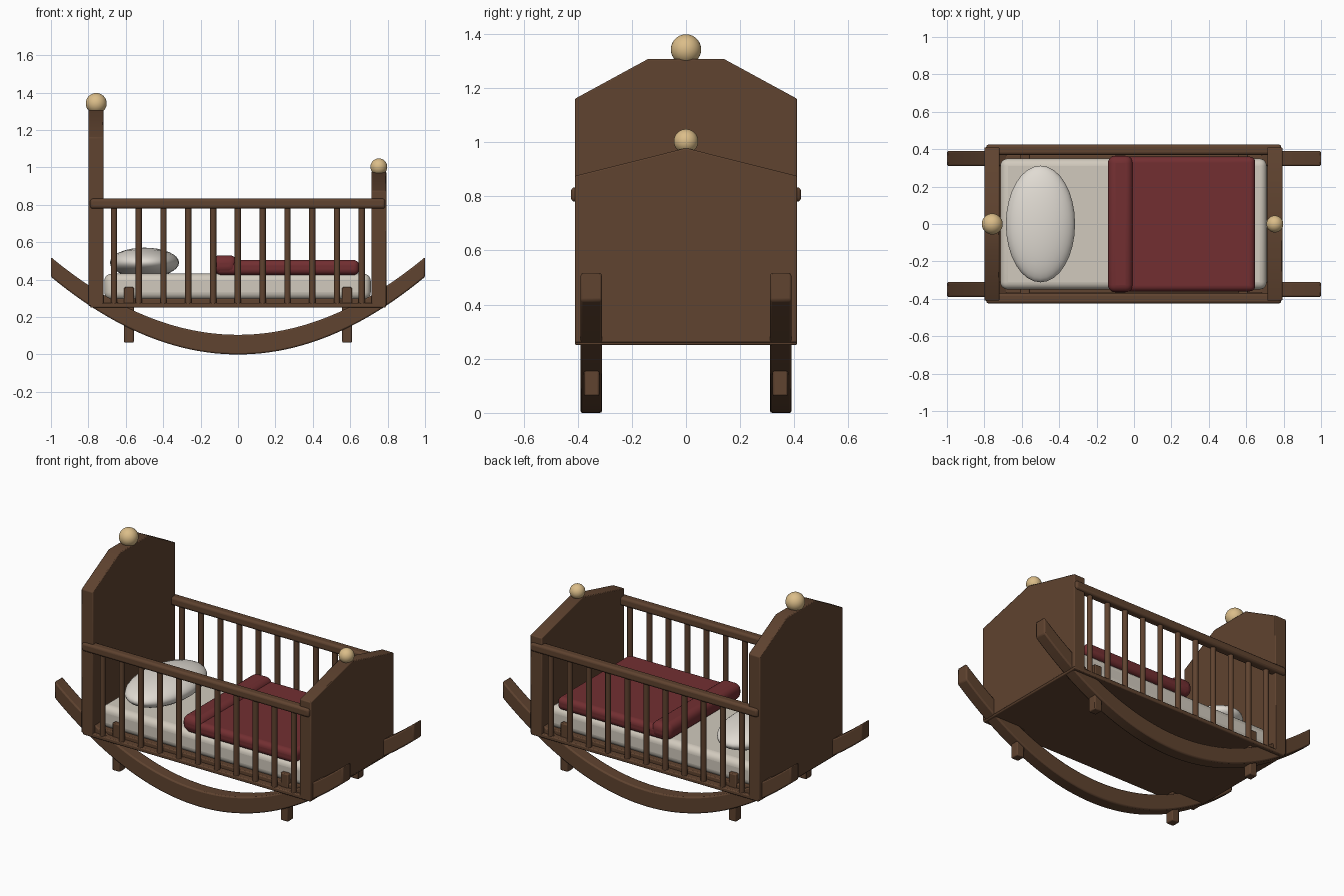
import bpy, bmesh, math

if "Cube" in bpy.data.objects:
    bpy.data.objects.remove(bpy.data.objects["Cube"])


def material(name, r, g, b):
    m = bpy.data.materials.new(name)
    m.use_nodes = True
    m.diffuse_color = (r, g, b, 1)
    m.node_tree.nodes["Principled BSDF"].inputs["Base Color"].default_value = (r, g, b, 1)
    return m


wood = material("walnut wood", 0.115, 0.056, 0.029)
knob_wood = material("pale wood", 0.71, 0.51, 0.25)
sheet = material("cream sheet", 0.64, 0.59, 0.51)
linen = material("white linen", 0.75, 0.71, 0.65)
wool = material("red wool", 0.17, 0.028, 0.031)


def finish(obj, name, mat, bevel=0.0, segments=2):
    obj.name = name
    obj.data.materials.append(mat)
    if bevel:
        mod = obj.modifiers.new("soft edges", "BEVEL")
        mod.width, mod.segments = bevel, segments
        mod.limit_method = "ANGLE"
    bpy.ops.object.select_all(action="DESELECT")
    obj.select_set(True)
    bpy.context.view_layer.objects.active = obj
    bpy.ops.object.shade_smooth_by_angle(angle=math.radians(35))
    return obj


def box(name, mat, x, y, z, bevel=0.006, segments=2):
    """Box from (min, max) ranges."""
    spans = (x, y, z)
    bpy.ops.mesh.primitive_cube_add(size=1)
    obj = bpy.context.object
    for v in obj.data.vertices:
        v.co = [(a + b) / 2 + c * (b - a) for c, (a, b) in zip(v.co, spans)]
    return finish(obj, name, mat, bevel, segments)


def ball(name, mat, centre, radii):
    bpy.ops.mesh.primitive_uv_sphere_add(segments=32, ring_count=16, radius=1, location=centre)
    obj = bpy.context.object
    obj.scale = radii
    return finish(obj, name, mat)


def extrude(name, mat, points, depth, bevel=0.005):
    """Extrude a closed 3D outline along the depth vector."""
    bm = bmesh.new()
    face = bm.faces.new([bm.verts.new(p) for p in points])
    new = bmesh.ops.extrude_face_region(bm, geom=[face])["geom"]
    bmesh.ops.translate(bm, vec=depth, verts=[v for v in new if isinstance(v, bmesh.types.BMVert)])
    bmesh.ops.recalc_face_normals(bm, faces=bm.faces)
    mesh = bpy.data.meshes.new(name)
    bm.to_mesh(mesh)
    bm.free()
    obj = bpy.data.objects.new(name, mesh)
    bpy.context.collection.objects.link(obj)
    return finish(obj, name, mat, bevel)


def end_board(name, x, width, half):
    """Shaped board; half is the right half of its top edge."""
    right = [(0.41, 0.26)] + half
    left = [(-y, z) for y, z in reversed(right) if y > 0]
    extrude(name, wood, [(x, y, z) for y, z in right + left], (width, 0, 0))


# End boards and knobs
end_board("headboard", -0.8, 0.08, [(0.41, 1.16), (0.14, 1.307)])
end_board("footboard", 0.713, 0.08, [(0.41, 0.875), (0, 0.978)])
ball("headboard_knob", knob_wood, (-0.758, 0, 1.342), (0.056,) * 3)
ball("footboard_knob", knob_wood, (0.753, 0, 1.003), (0.045,) * 3)

# Floor of the crib
box("base_board", wood, (-0.79, 0.79), (-0.41, 0.41), (0.25, 0.275))
box("base_platform", wood, (-0.73, 0.73), (-0.37, 0.37), (0.27, 0.3))

# Sides: rails, spindles, rockers and pegs
steps = [i / 24 - 1 for i in range(49)]
curve = [(x, 0.415 * x * x) for x in steps]
outline = curve + [(x, z + 0.105) for x, z in reversed(curve)]
for side, s in (("left", 1), ("right", -1)):
    tag = "back" if s > 0 else "front"
    box(tag + "_rail", wood, (-0.79, 0.787), sorted((s * 0.37, s * 0.425)), (0.78, 0.833), 0.014, 3)
    for i in range(11):
        bpy.ops.mesh.primitive_cylinder_add(
            vertices=12, radius=0.017, depth=0.52,
            location=(-0.663 + i * 0.1325, s * 0.393, 0.53))
        finish(bpy.context.object, f"{tag}_spindle_{i + 1}", wood)
    extrude(tag + "_rocker", wood, [(x, s * 0.31, z) for x, z in outline], (0, s * 0.08, 0), 0.008)
    for end, x in (("head", -0.583), ("foot", 0.583)):
        box(f"{tag}_{end}_peg", wood, (x - 0.026, x + 0.026),
            sorted((s * 0.32, s * 0.376)), (0.063, 0.36))

# Bedding
box("mattress", sheet, (-0.715, 0.71), (-0.35, 0.35), (0.293, 0.432), 0.04, 5)
ball("pillow", linen, (-0.5, 0, 0.491), (0.185, 0.312, 0.08))
box("blanket", wool, (-0.12, 0.648), (-0.36, 0.36), (0.425, 0.505), 0.03, 5)
box("blanket_fold", wool, (-0.14, -0.005), (-0.365, 0.365), (0.43, 0.53), 0.04, 5)
